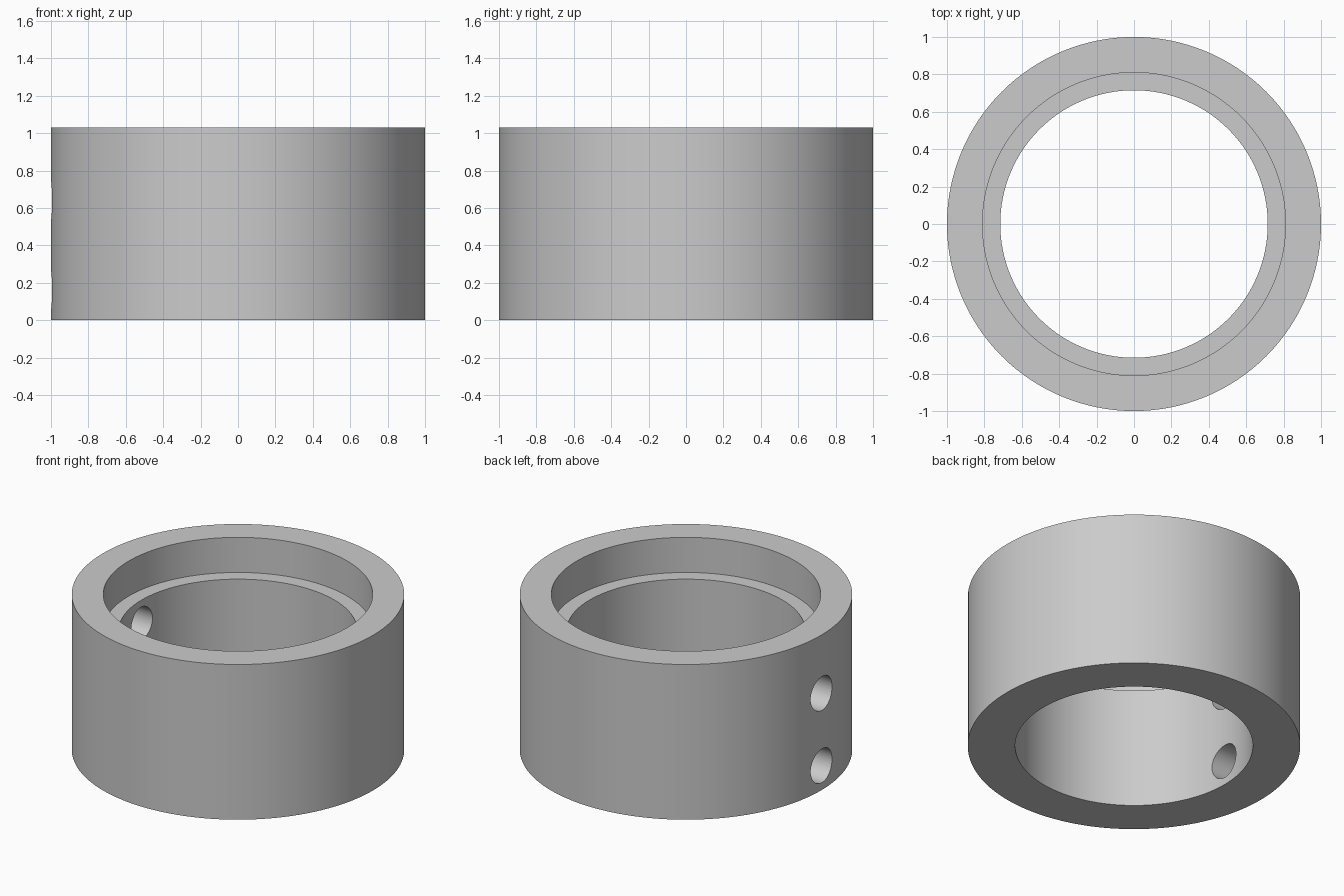
import bpy, bmesh, math
from mathutils import Matrix

cube = bpy.data.objects.get("Cube")
if cube:
    bpy.data.objects.remove(cube, do_unlink=True)

SEGMENTS = 128
HEIGHT, SEAT_Z = 1.03, 0.797
OUTER, BORE, RECESS = 1.0, 0.715, 0.81
HOLE_RADIUS, HOLE_HEIGHTS = 0.112, (0.16, 0.64)

grey = bpy.data.materials.new("plain_grey")
grey.use_nodes = True
colour = (0.6, 0.6, 0.6, 1)
grey.diffuse_color = colour
grey.node_tree.nodes["Principled BSDF"].inputs["Base Color"].default_value = colour


def add_object(name, bm):
    bmesh.ops.recalc_face_normals(bm, faces=bm.faces)
    mesh = bpy.data.meshes.new(name)
    bm.to_mesh(mesh)
    bm.free()
    mesh.materials.append(grey)
    obj = bpy.data.objects.new(name, mesh)
    bpy.context.collection.objects.link(obj)
    return obj


# Collar: closed wall profile with a stepped bore, revolved about z
profile = [(OUTER, 0), (OUTER, HEIGHT), (RECESS, HEIGHT),
           (RECESS, SEAT_Z), (BORE, SEAT_Z), (BORE, 0)]
bm = bmesh.new()
rings = []
for i in range(SEGMENTS):
    a = 2 * math.pi * i / SEGMENTS
    rings.append([bm.verts.new((r * math.cos(a), r * math.sin(a), z)) for r, z in profile])
for i, ring in enumerate(rings):
    following = rings[(i + 1) % SEGMENTS]
    for j in range(len(profile)):
        k = (j + 1) % len(profile)
        bm.faces.new((ring[j], following[j], following[k], ring[k]))
collar = add_object("collar", bm)

# Two screw holes, one above the other, through the wall on the -x side
bm = bmesh.new()
for z in HOLE_HEIGHTS:
    bmesh.ops.create_cone(
        bm, cap_ends=True, segments=48, radius1=HOLE_RADIUS, radius2=HOLE_RADIUS, depth=0.8,
        matrix=Matrix.Translation((-0.85, 0, z)) @ Matrix.Rotation(math.pi / 2, 4, "Y"))
cutter = add_object("screw_hole_cutter", bm)
cutter.hide_render = True

cut = collar.modifiers.new("screw_holes", "BOOLEAN")
cut.operation = "DIFFERENCE"
cut.solver = "EXACT"
cut.object = cutter

bpy.ops.object.select_all(action="DESELECT")
collar.select_set(True)
bpy.context.view_layer.objects.active = collar
bpy.ops.object.modifier_apply(modifier=cut.name)
bpy.data.objects.remove(cutter, do_unlink=True)
bpy.ops.object.shade_smooth_by_angle(angle=math.radians(30))
